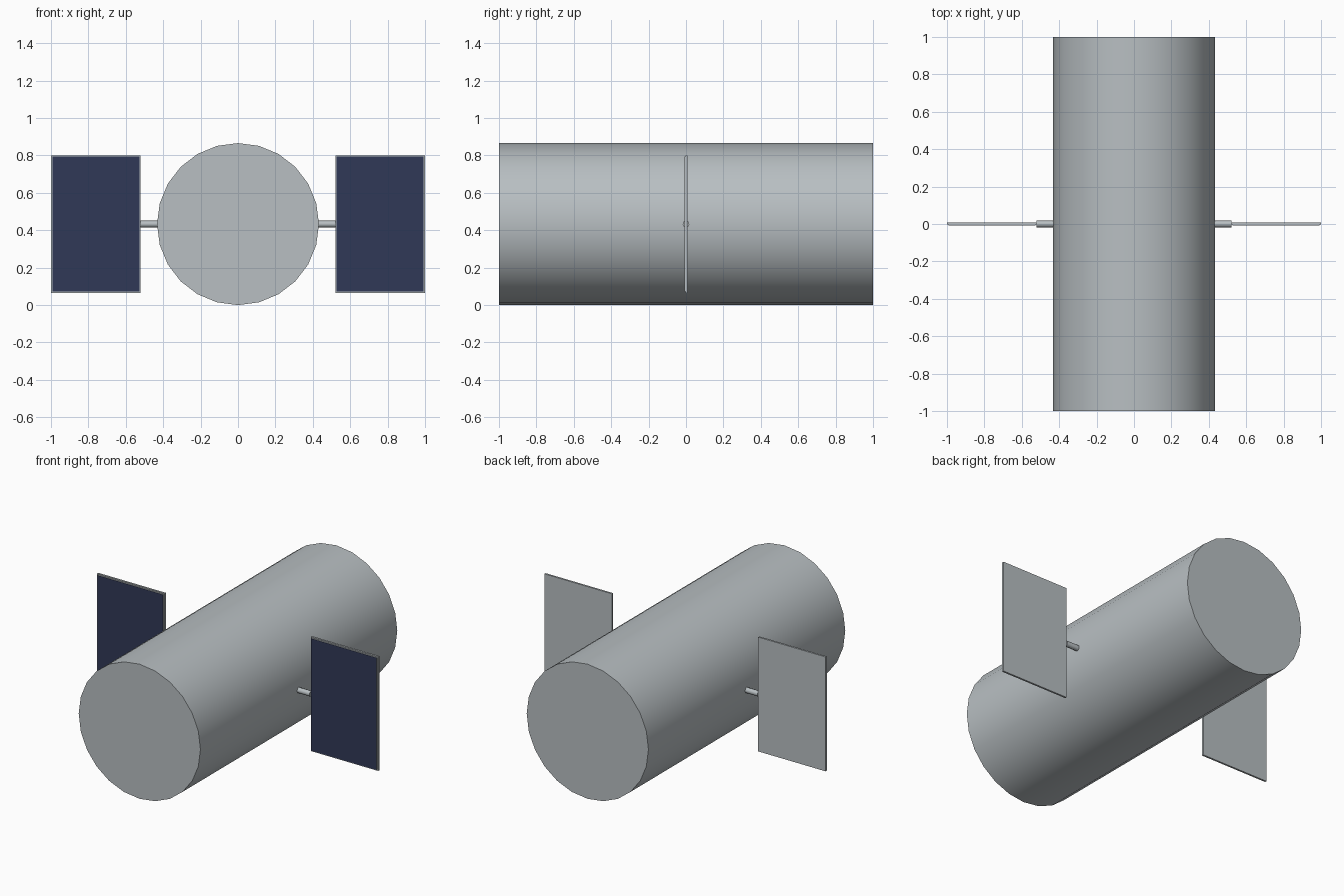
import bpy, bmesh
from math import pi, radians
from mathutils import Matrix, Vector

if "Cube" in bpy.data.objects:
    bpy.data.objects.remove(bpy.data.objects["Cube"], do_unlink=True)

AXIS_Z = 0.433


def material(name, rgb):
    mat = bpy.data.materials.new(name)
    mat.use_nodes = True
    mat.diffuse_color = (*rgb, 1)
    mat.node_tree.nodes["Principled BSDF"].inputs["Base Color"].default_value = (*rgb, 1)
    return mat


grey = material("light_grey", (0.48, 0.52, 0.54))
navy = material("navy_cells", (0.03, 0.04, 0.095))


def finish(name, bm, mats):
    mesh = bpy.data.meshes.new(name)
    bmesh.ops.recalc_face_normals(bm, faces=bm.faces)
    bm.to_mesh(mesh)
    bm.free()
    for mat in mats:
        mesh.materials.append(mat)
    obj = bpy.data.objects.new(name, mesh)
    bpy.context.collection.objects.link(obj)
    return obj


def cylinder(name, radius, length, sides, centre, turn):
    bm = bmesh.new()
    bmesh.ops.create_cone(bm, cap_ends=True, segments=sides, radius1=radius,
                          radius2=radius, depth=length,
                          matrix=Matrix.Translation(centre) @ turn)
    obj = finish(name, bm, [grey])
    bpy.ops.object.select_all(action="DESELECT")
    obj.select_set(True)
    bpy.context.view_layer.objects.active = obj
    bpy.ops.object.shade_smooth_by_angle(angle=radians(50))
    return obj


def panel(name, centre, size):
    # Thin slab with a raised cell face framed by a narrow border
    bm = bmesh.new()
    bmesh.ops.create_cube(bm, size=1, matrix=Matrix.Translation(centre) @ Matrix.Diagonal((*size, 1)))
    bm.normal_update()
    front = min(bm.faces, key=lambda f: f.normal.y)
    bmesh.ops.inset_region(bm, faces=[front], thickness=0.01)
    raised = bmesh.ops.extrude_face_region(bm, geom=[front])["geom"]
    bmesh.ops.delete(bm, geom=[front], context="FACES_ONLY")
    bmesh.ops.translate(bm, vec=Vector((0, -0.006, 0)),
                        verts=[g for g in raised if isinstance(g, bmesh.types.BMVert)])
    for face in raised:
        if isinstance(face, bmesh.types.BMFace):
            face.material_index = 1
    return finish(name, bm, [grey, navy])


# Main body
cylinder("body", 0.433, 2, 24, (0, 0, AXIS_Z), Matrix.Rotation(pi / 2, 4, "X"))

# Struts and panels on both sides
for side, sign in (("left", 1), ("right", -1)):
    cylinder(side + "_strut", 0.018, 0.12, 8, (sign * 0.46, 0, AXIS_Z),
             Matrix.Rotation(pi / 2, 4, "Y"))
    panel(side + "_panel", (sign * 0.76, 0.003, AXIS_Z), (0.48, 0.012, 0.735))
